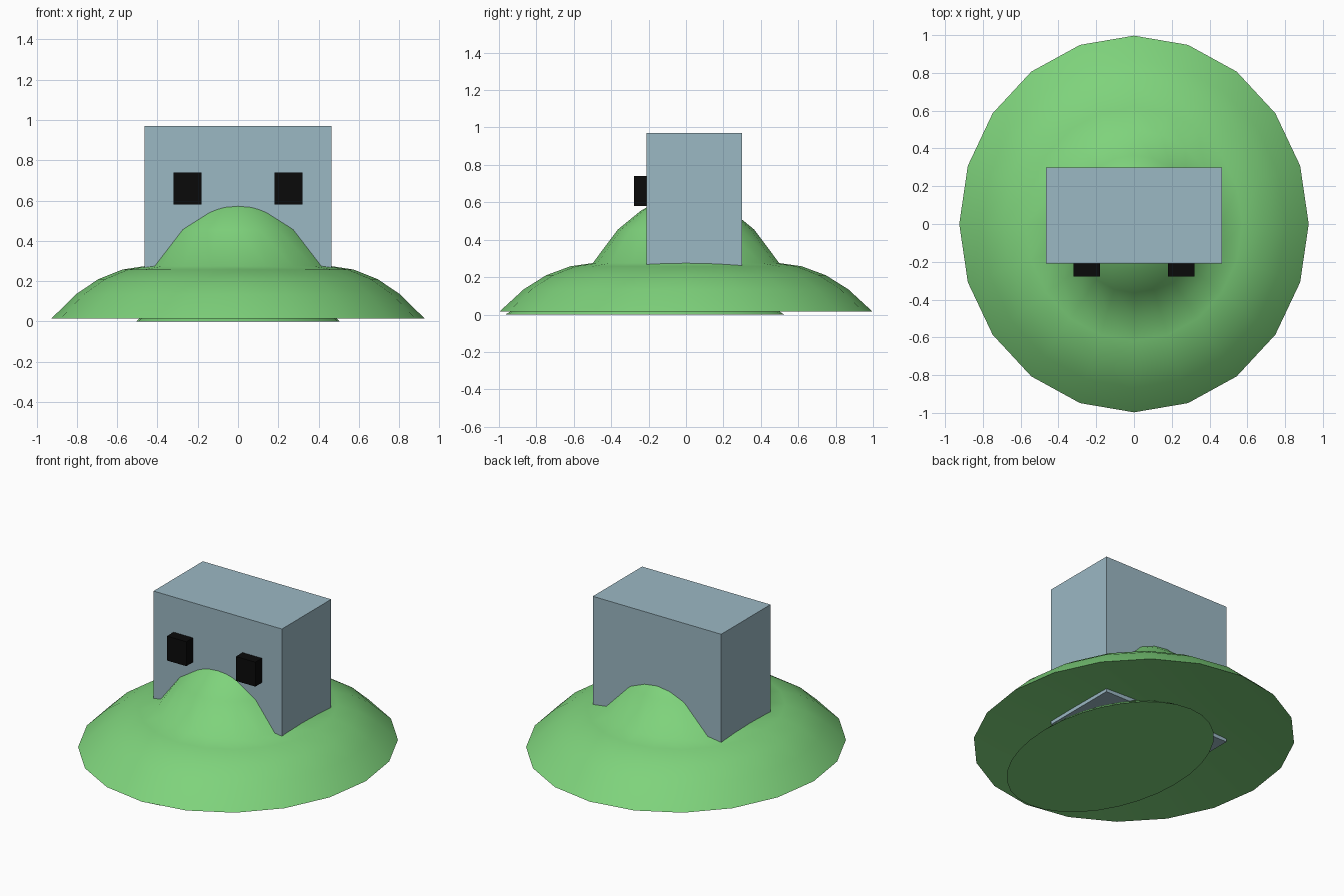
import bpy, bmesh, math

if "Cube" in bpy.data.objects:
    bpy.data.objects.remove(bpy.data.objects["Cube"])


def material(name, rgb):
    m = bpy.data.materials.new(name)
    m.diffuse_color = (*rgb, 1)
    m.use_nodes = True
    m.node_tree.nodes["Principled BSDF"].inputs["Base Color"].default_value = m.diffuse_color
    return m


green = material("green", (0.21, 0.65, 0.20))
blue = material("blue_grey", (0.33, 0.48, 0.55))
black = material("black", (0.003, 0.003, 0.003))


def finish(name, bm, mat, smooth=None):
    bmesh.ops.recalc_face_normals(bm, faces=bm.faces)
    me = bpy.data.meshes.new(name)
    bm.to_mesh(me)
    bm.free()
    me.materials.append(mat)
    ob = bpy.data.objects.new(name, me)
    bpy.context.collection.objects.link(ob)
    if smooth:
        bpy.ops.object.select_all(action='DESELECT')
        ob.select_set(True)
        bpy.context.view_layer.objects.active = ob
        bpy.ops.object.shade_smooth_by_angle(angle=math.radians(smooth))
    return ob


def lathe(name, profile, sides, sx, sy, cy, mat):
    """Revolve (radius, z) points into an elliptical solid; ends sit on the axis."""
    bm = bmesh.new()
    rings = []
    for r, z in profile:
        n = 1 if r == 0 else sides
        rings.append([bm.verts.new((r * sx * math.cos(2 * math.pi * i / sides),
                                    cy + r * sy * math.sin(2 * math.pi * i / sides), z))
                      for i in range(n)])
    for a, b in zip(rings, rings[1:]):
        for i in range(sides):
            j = (i + 1) % sides
            loop = [a[i % len(a)], a[j % len(a)], b[j % len(b)], b[i % len(b)]]
            bm.faces.new(list(dict.fromkeys(loop)))
    return finish(name, bm, mat, 60)


def box(name, lo, hi, mat):
    bm = bmesh.new()
    bmesh.ops.create_cube(bm, size=1)
    for v in bm.verts:
        v.co = [(l + h) / 2 + c * (h - l) for l, h, c in zip(lo, hi, v.co)]
    return finish(name, bm, mat)


# Wide skirt rising into a central mound, with a shallow hollow underneath
lathe("mound", [(0, 0.64), (0.12, 0.62), (0.24, 0.557), (0.365, 0.455), (0.5, 0.275),
                (0.62, 0.258), (0.75, 0.21), (0.87, 0.135), (1, 0.016),
                (0.6, 0.065), (0, 0.09)], 20, 0.925, 0.997, 0, green)

# Oval foot set towards the front
lathe("foot", [(0, 0.085), (0.85, 0.07), (1, 0), (0, 0)], 32, 0.505, 0.745, -0.22, green)

# Block body
box("body", (-0.465, -0.21, 0.045), (0.465, 0.3, 0.97), blue)

# Eyes
for side, x in (("left", -0.25), ("right", 0.25)):
    box(side + "_eye", (x - 0.07, -0.278, 0.58), (x + 0.07, -0.15, 0.74), black)
